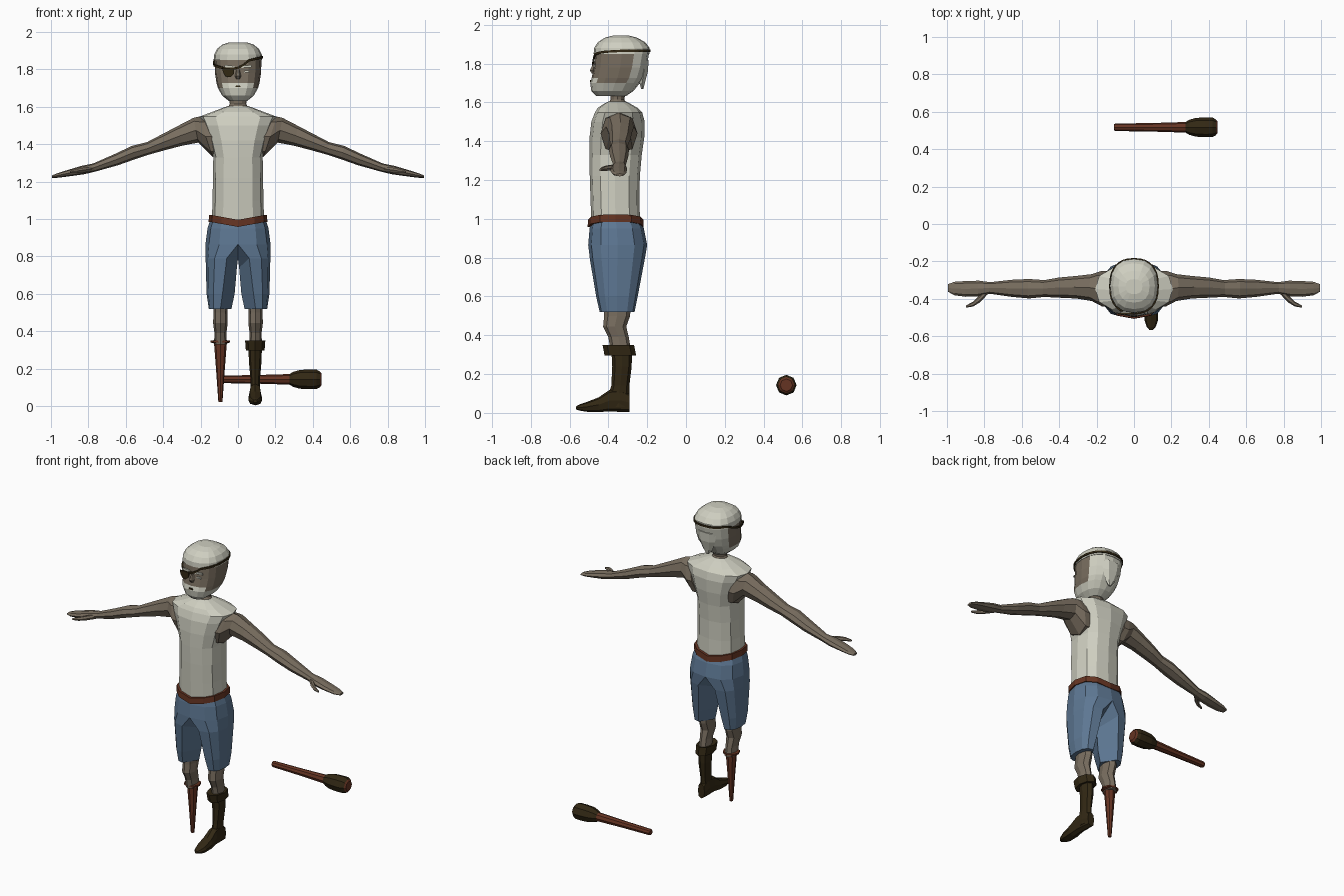
import bpy, bmesh, math
from mathutils import Vector


def colour(name, rgb):
    m = bpy.data.materials.new(name)
    m.diffuse_color = (*rgb, 1)
    return m


CREAM = colour("cream_cloth", (0.62, 0.62, 0.53))
SKIN = colour("tan_skin", (0.19, 0.155, 0.115))
BLUE = colour("denim_blue", (0.11, 0.185, 0.29))
WOOD = colour("red_brown", (0.13, 0.034, 0.016))
DARK = colour("dark_leather", (0.032, 0.021, 0.007))


def spow(v, e):
    return math.copysign(abs(v) ** e, v)


def ring(c, r1, r2, n=12, p=2.0, axis='z', tilt=0.0):
    """Super-elliptic section around c, perpendicular to the axis."""
    out = []
    for i in range(n):
        a = 2 * math.pi * i / n
        u, v = r1 * spow(math.cos(a), 2 / p), r2 * spow(math.sin(a), 2 / p)
        d = {'z': (u, v, 0), 'x': (tilt * v, u, v), 'y': (u, 0, v)}[axis]
        out.append(Vector(c) + Vector(d))
    return out


def zring(z, rx, yf, yb, n=12, p=2.0, x=0.0):
    return ring((x, (yf + yb) / 2, z), rx, (yb - yf) / 2, n, p)


def finish(bm, name, mats, rule=None, mirror=False):
    bmesh.ops.recalc_face_normals(bm, faces=bm.faces)
    if rule:
        for f in bm.faces:
            f.material_index = rule(f.calc_center_median())
    me = bpy.data.meshes.new(name)
    bm.to_mesh(me)
    bm.free()
    ob = bpy.data.objects.new(name, me)
    for m in mats:
        me.materials.append(m)
    bpy.context.collection.objects.link(ob)
    if mirror:
        ob.modifiers.new("mirror", 'MIRROR')
    return ob


def loft(name, rings, mats, rule=None, mirror=False, caps=True):
    bm = bmesh.new()
    rows = [[bm.verts.new(p) for p in r] for r in rings]
    n = len(rows[0])
    for a, b in zip(rows, rows[1:]):
        for i in range(n):
            j = (i + 1) % n
            bm.faces.new((a[i], a[j], b[j], b[i]))
    if caps:
        bm.faces.new(rows[0])
        bm.faces.new(rows[-1])
    return finish(bm, name, mats, rule, mirror)


def plate(name, outline, y, mat, depth=0.008):
    """Thin flat plate facing the front, outline in x and z."""
    loft(name, [[Vector((x, yy, z)) for x, z in outline] for yy in (y, y + depth)], [mat])


# Shirt
loft("shirt", [zring(*s, n=12, p=2.5) for s in (
    (0.98, 0.14, -0.488, -0.237), (1.10, 0.136, -0.492, -0.24), (1.22, 0.134, -0.496, -0.238),
    (1.33, 0.132, -0.498, -0.228), (1.42, 0.155, -0.497, -0.215), (1.50, 0.186, -0.488, -0.213),
    (1.547, 0.208, -0.47, -0.225), (1.572, 0.14, -0.455, -0.25), (1.595, 0.08, -0.42, -0.29),
    (1.605, 0.05, -0.40, -0.31))], [CREAM])

# Arms, running outwards from the sleeve holes
arm = [((0.135, -0.345, 1.44), 0.095, 0.108, 0.33), ((0.172, -0.345, 1.44), 0.095, 0.108, 0.33),
       ((0.225, -0.34, 1.475), 0.072, 0.066, 0.2), ((0.31, -0.338, 1.445), 0.06, 0.053, 0.2),
       ((0.40, -0.34, 1.41), 0.054, 0.042, 0.2), ((0.48, -0.345, 1.378), 0.045, 0.033, 0.2),
       ((0.56, -0.346, 1.355), 0.052, 0.036, 0.2), ((0.65, -0.344, 1.318), 0.046, 0.031, 0.2),
       ((0.77, -0.342, 1.275), 0.031, 0.022, 0.2), ((0.83, -0.345, 1.262), 0.042, 0.023, 0.2),
       ((0.90, -0.347, 1.247), 0.042, 0.018, 0.1), ((0.96, -0.345, 1.234), 0.036, 0.013, 0),
       ((0.995, -0.342, 1.226), 0.02, 0.007, 0)]
loft("arm", [ring(c, a, b, 8, 2.2, 'x', t) for c, a, b, t in arm], [SKIN], mirror=True)
thumb = [((0.78, -0.355, 1.268), 0.018, 0.016), ((0.825, -0.40, 1.262), 0.02, 0.015),
         ((0.86, -0.428, 1.257), 0.013, 0.012), ((0.897, -0.441, 1.252), 0.006, 0.006)]
loft("thumb", [ring(c, a, b, 6, 2, 'x') for c, a, b in thumb], [SKIN], mirror=True)

# Neck
loft("neck", [zring(1.585, 0.06, -0.41, -0.30), zring(1.615, 0.044, -0.388, -0.318),
              zring(1.66, 0.046, -0.39, -0.31)], [SKIN])

# Head: skin face, cream beard and hair
HEAD_N, HEAD_P = 16, 2.4
loft("head", [zring(*s, n=HEAD_N, p=HEAD_P) for s in (
    (1.632, 0.05, -0.462, -0.31), (1.66, 0.085, -0.488, -0.27), (1.70, 0.107, -0.494, -0.238),
    (1.727, 0.115, -0.486, -0.22), (1.78, 0.123, -0.476, -0.203), (1.855, 0.126, -0.47, -0.19))],
     [CREAM, SKIN], lambda c: int(1.72 < c.z < 1.85 and c.y < -0.29 or
                                  1.69 < c.z < 1.72 and 0.075 < abs(c.x) and -0.44 < c.y < -0.31))

# Head scarf with knotted tail
loft("head_scarf", [zring(*s, n=HEAD_N, p=HEAD_P) for s in (
    (1.85, 0.129, -0.476, -0.187), (1.88, 0.127, -0.474, -0.187), (1.91, 0.112, -0.455, -0.21),
    (1.933, 0.083, -0.42, -0.25), (1.945, 0.045, -0.375, -0.295))], [CREAM])
loft("scarf_tail", [ring((0, y, z), rx, ry, 6) for z, y, rx, ry in (
    (1.82, -0.215, 0.07, 0.026), (1.76, -0.217, 0.06, 0.024),
    (1.70, -0.226, 0.035, 0.016), (1.668, -0.225, 0.01, 0.006))], [CREAM])

# Eye patch, strap, brows, mouth and nose
STRAP = [(-0.14, 1.825), (-0.09, 1.808), (-0.02, 1.802), (0.02, 1.815), (0.06, 1.848), (0.14, 1.866)]


def strap_height(p):
    if p.y > -0.35:
        left = max(0, min(1, (-0.25 - p.y) / 0.1)) if p.x < 0 else 0
        return 1.866 - 0.04 * left
    for (x0, z0), (x1, z1) in zip(STRAP, STRAP[1:]):
        if x0 <= p.x <= x1:
            return z0 + (z1 - z0) * (p.x - x0) / (x1 - x0)
    return 1.866


band = zring(0, 0.133, -0.482, -0.182, HEAD_N * 2, HEAD_P)
strap = loft("patch_strap", [[Vector((p.x, p.y, strap_height(p) + d)) for p in band]
                             for d in (-0.006, 0.006)], [DARK], caps=False)
strap.modifiers.new("thickness", 'SOLIDIFY').thickness = 0.008
plate("eye_patch", [(-0.085, 1.808), (-0.02, 1.808), (-0.022, 1.775), (-0.042, 1.758),
                    (-0.066, 1.762), (-0.08, 1.785)], -0.485, DARK)
for s in (-1, 1):
    plate("eyebrow", [(s * 0.02, 1.808), (s * 0.075, 1.812), (s * 0.07, 1.824), (s * 0.02, 1.818)],
          -0.477, CREAM)
plate("eye", [(0.03, 1.783), (0.062, 1.783), (0.056, 1.793), (0.036, 1.793)], -0.478, CREAM)
plate("mouth", [(-0.015, 1.705), (0.015, 1.705), (0.01, 1.715), (-0.01, 1.715)], -0.496, DARK)
loft("nose", [ring((0, -0.472, 1.80), 0.008, 0.008, 6), ring((0, -0.48, 1.765), 0.017, 0.018, 6),
              ring((0, -0.476, 1.75), 0.012, 0.012, 6)], [SKIN])

# Belt, dipping at the front and back
belt = []
for z, g in ((0.985, -0.012), (0.985, 0.01), (1.023, 0.008), (1.023, -0.012)):
    r = zring(z, 0.147 + g, -0.497 - g, -0.228 + g, 12, 2.4)
    belt.append([Vector((p.x, p.y, p.z - 0.027 * (1 - min(1, abs(p.x) / 0.15)))) for p in r])
loft("belt", belt + belt[:1], [WOOD], caps=False)

# Shorts: half of the hips flowing into one leg, mirrored
bm = bmesh.new()
rows = []
for z, front_x, inner_x, inner_z, outer_x, yc, ry in (
        (1.00, 0, 0, 1.0, 0.147, -0.363, 0.124), (0.95, 0, 0, 0.95, 0.163, -0.357, 0.14),
        (0.865, 0, 0, 0.79, 0.174, -0.352, 0.152), (0.79, 0.06, 0.006, 0.74, 0.173, -0.354, 0.141),
        (0.60, 0.083, 0.018, 0.60, 0.168, -0.356, 0.107), (0.52, 0.094, 0.035, 0.52, 0.156, -0.355, 0.09)):
    row = []
    for i in range(7):
        a = math.radians(-90 + 30 * i)
        c, s = max(0, math.cos(a)), math.sin(a)
        row.append(bm.verts.new((front_x + (outer_x - front_x) * c ** 0.8, yc + ry * spow(s, 0.8), z)))
    row.append(bm.verts.new((inner_x, yc, inner_z)))
    rows.append(row)
for k, (a, b) in enumerate(zip(rows, rows[1:])):
    for i in range(8 if k > 1 else 6):
        j = (i + 1) % 8
        bm.faces.new((a[i], a[j], b[j], b[i]))
bm.faces.new(rows[-1])
for row in rows[:2]:
    bm.verts.remove(row[7])
finish(bm, "shorts", [BLUE], mirror=True)

# Lower legs
loft("lower_leg", [zring(*s, n=8, x=0.094) for s in (
    (0.56, 0.038, -0.42, -0.285), (0.50, 0.037, -0.422, -0.288), (0.445, 0.039, -0.427, -0.308),
    (0.39, 0.032, -0.40, -0.295), (0.33, 0.034, -0.39, -0.285))], [SKIN], mirror=True)

# Boot: shaft, folded cuff and foot
BX = 0.092
loft("boot_shaft", [zring(*s, n=8, x=BX) for s in (
    (0.33, 0.036, -0.385, -0.278), (0.24, 0.034, -0.38, -0.28), (0.14, 0.025, -0.385, -0.292),
    (0.09, 0.025, -0.40, -0.292), (0.03, 0.03, -0.40, -0.29))], [DARK])
loft("boot_cuff", [zring(*s, n=8, x=BX) for s in (
    (0.297, 0.035, -0.39, -0.28), (0.297, 0.05, -0.42, -0.257), (0.35, 0.054, -0.43, -0.268),
    (0.345, 0.036, -0.40, -0.285))], [DARK])
loft("boot_foot", [ring((BX, y, (lo + hi) / 2), rx, (hi - lo) / 2, 8, 2.6, 'y') for y, lo, hi, rx in (
    (-0.29, 0.005, 0.10, 0.024), (-0.34, 0.005, 0.125, 0.03), (-0.395, 0.008, 0.118, 0.032),
    (-0.45, 0.004, 0.08, 0.037), (-0.515, 0.006, 0.055, 0.036), (-0.55, 0.012, 0.043, 0.024),
    (-0.566, 0.018, 0.034, 0.01))], [DARK])

# Wooden peg with flared collar
loft("peg_leg", [ring((-0.094, -0.338, z), r, r, 8) for z, r in (
    (0.352, 0.036), (0.35, 0.052), (0.34, 0.052), (0.335, 0.034), (0.19, 0.023), (0.022, 0.011))], [WOOD])

# Club lying behind: handle and wrapped head
loft("club_handle", [ring((x, 0.517, 0.143), r, r, 8, 2, 'x') for x, r in (
    (-0.107, 0.016), (-0.10, 0.02), (0.10, 0.023), (0.30, 0.029))], [WOOD])
loft("club_head", [ring((x, 0.517, 0.143), r, r, 8, 2, 'x') for x, r in (
    (0.275, 0.028), (0.295, 0.04), (0.33, 0.05), (0.38, 0.053), (0.42, 0.052), (0.438, 0.042),
    (0.446, 0.032))], [DARK, WOOD], lambda c: int(c.x > 0.44))
